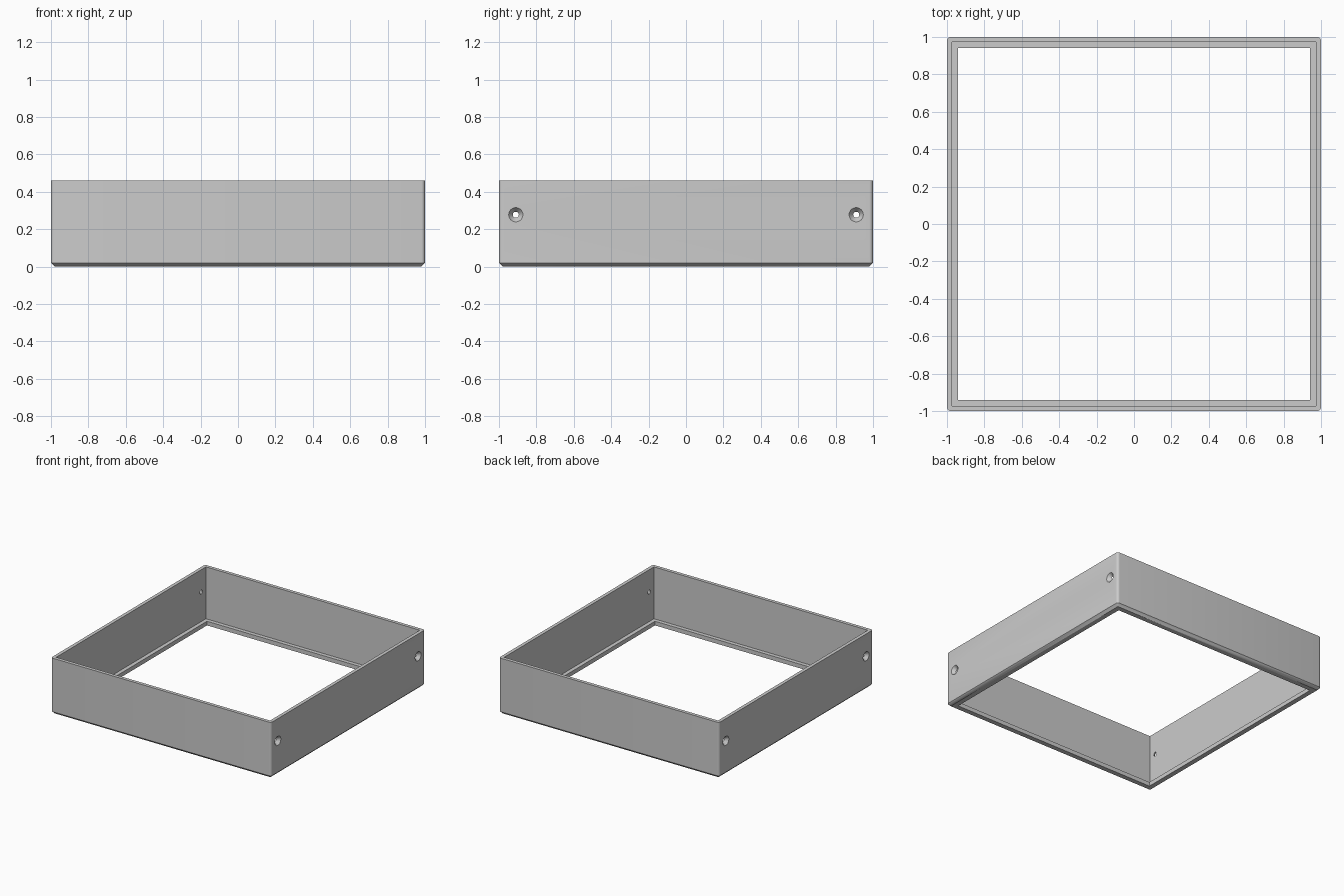
import bpy, bmesh, math
from mathutils import Matrix, Vector

cube = bpy.data.objects.get("Cube")
if cube:
    bpy.data.objects.remove(cube)

HEIGHT = 0.46
INNER = 0.972       # half width inside the walls
LEDGE = 0.94        # half width of the opening
LEDGE_TOP = 0.034
CHAMFER = 0.02

grey = bpy.data.materials.new("plain_grey")
grey.use_nodes = True
colour = (0.6, 0.6, 0.6, 1)
grey.diffuse_color = colour
grey.node_tree.nodes["Principled BSDF"].inputs["Base Color"].default_value = colour


def make_object(name, bm):
    mesh = bpy.data.meshes.new(name)
    bm.to_mesh(mesh)
    bm.free()
    mesh.materials.append(grey)
    obj = bpy.data.objects.new(name, mesh)
    bpy.context.collection.objects.link(obj)
    return obj


def square_ring(bm, half, z, radius, steps=5):
    """Square loop with rounded corners; radius 0 gives sharp corners."""
    verts = []
    for corner in range(4):
        base = math.pi / 2 * corner
        sx = 1 if corner in (0, 3) else -1
        sy = 1 if corner < 2 else -1
        for i in range(steps + 1):
            a = base + math.pi / 2 * i / steps
            verts.append(bm.verts.new((sx * (half - radius) + radius * math.cos(a),
                                       sy * (half - radius) + radius * math.sin(a), z)))
    return verts


# Frame: wall cross-section with bottom chamfer and inner ledge, swept around
profile = [
    (1 - CHAMFER, 0, 0),
    (1, CHAMFER, CHAMFER),
    (1, HEIGHT, CHAMFER),
    (INNER, HEIGHT, 0),
    (INNER, LEDGE_TOP, 0),
    (LEDGE, LEDGE_TOP, 0),
    (LEDGE, 0, 0),
]
bm = bmesh.new()
rings = [square_ring(bm, *p) for p in profile]
for k, lower in enumerate(rings):
    upper = rings[(k + 1) % len(rings)]
    for i in range(len(lower)):
        j = (i + 1) % len(lower)
        bm.faces.new((lower[i], lower[j], upper[j], upper[i]))
bmesh.ops.remove_doubles(bm, verts=bm.verts, dist=1e-5)
bmesh.ops.recalc_face_normals(bm, faces=bm.faces)
frame = make_object("frame", bm)

# Countersunk screw holes near both ends of the side walls
bm = bmesh.new()
for side in (-1, 1):
    for y in (-0.91, 0.91):
        turn = Vector((0, 0, 1)).rotation_difference(Vector((side, 0, 0)))
        place = Matrix.Translation((side * 0.986, y, 0.277)) @ turn.to_matrix().to_4x4()
        bmesh.ops.create_cone(bm, cap_ends=True, segments=32, radius1=0.008,
                              radius2=0.046, depth=0.048, matrix=place)
bmesh.ops.recalc_face_normals(bm, faces=bm.faces)
cutter = make_object("hole_cutter", bm)
cutter.hide_render = True

cut = frame.modifiers.new("screw_holes", 'BOOLEAN')
cut.operation = 'DIFFERENCE'
cut.solver = 'EXACT'
cut.object = cutter
bpy.ops.object.select_all(action='DESELECT')
bpy.context.view_layer.objects.active = frame
frame.select_set(True)
bpy.ops.object.modifier_apply(modifier=cut.name)
bpy.data.objects.remove(cutter)

# Smooth rounded corners, keep real edges crisp
bpy.ops.object.shade_smooth_by_angle(angle=math.radians(30))
